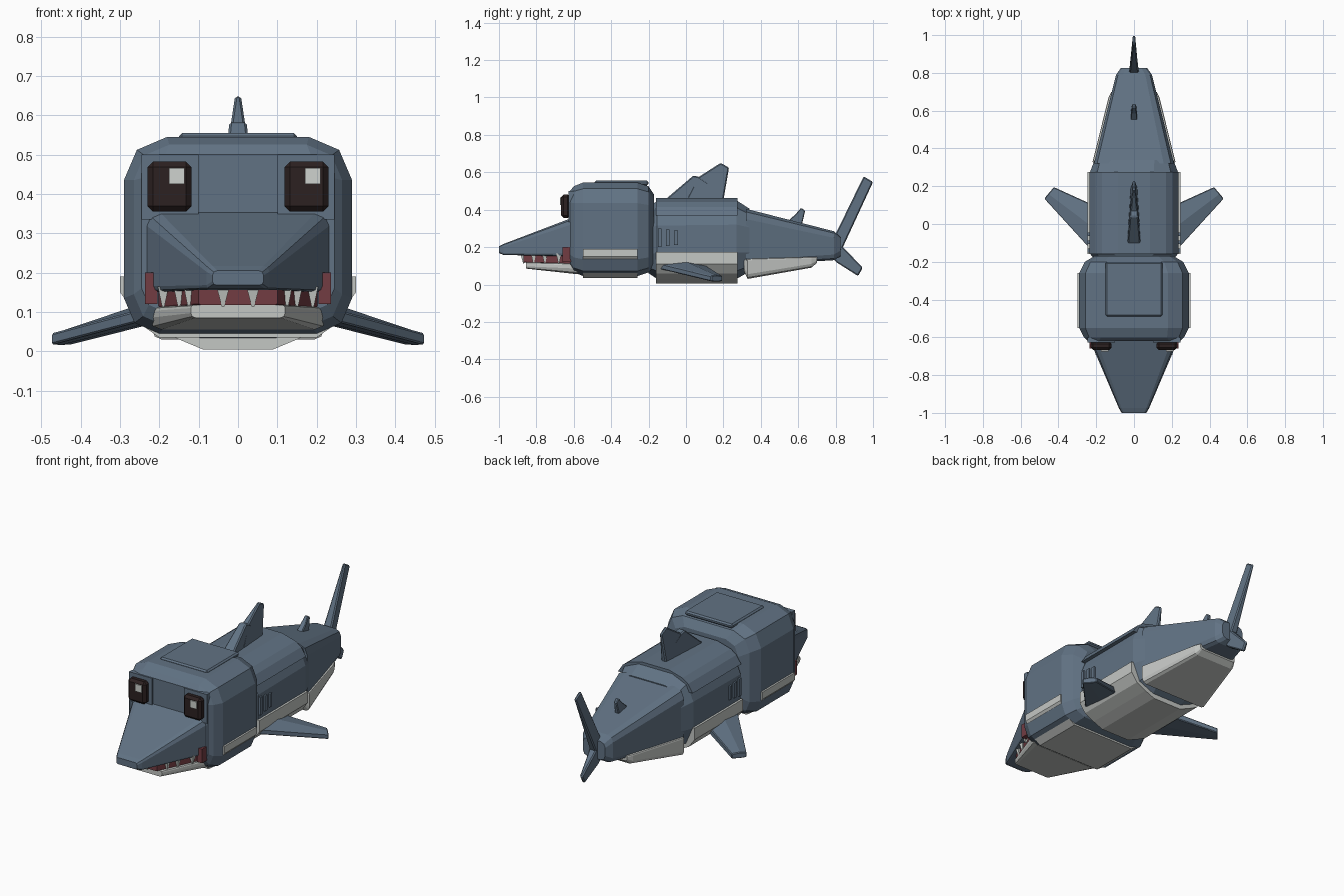
import bpy, bmesh
from mathutils import Vector

if "Cube" in bpy.data.objects:
    bpy.data.objects.remove(bpy.data.objects["Cube"], do_unlink=True)


def material(name, rgb):
    m = bpy.data.materials.new(name)
    m.use_nodes = True
    m.diffuse_color = (*rgb, 1)
    bsdf = m.node_tree.nodes["Principled BSDF"]
    bsdf.inputs["Base Color"].default_value = (*rgb, 1)
    bsdf.inputs["Roughness"].default_value = 0.8
    return m


SKIN = material("slate blue skin", (0.12, 0.17, 0.23))
PALE = material("pale belly", (0.55, 0.57, 0.55))
GUM = material("dark red gum", (0.17, 0.045, 0.055))
DARK = material("dark brown eye", (0.025, 0.015, 0.015))
WHITE = material("off white", (0.62, 0.65, 0.62))


def loft(name, rings, mat, bevel=0):
    """Skin a row of equal rings of points and cap both ends."""
    bm = bmesh.new()
    rows = [[bm.verts.new(p) for p in r] for r in rings]
    n = len(rows[0])
    for a, b in zip(rows, rows[1:]):
        for i in range(n):
            j = (i + 1) % n
            bm.faces.new((a[i], a[j], b[j], b[i]))
    bm.faces.new(rows[0])
    bm.faces.new(rows[-1][::-1])
    bmesh.ops.recalc_face_normals(bm, faces=bm.faces)
    me = bpy.data.meshes.new(name)
    bm.to_mesh(me)
    bm.free()
    ob = bpy.data.objects.new(name, me)
    bpy.context.collection.objects.link(ob)
    me.materials.append(mat)
    if bevel:
        mod = ob.modifiers.new("bevel", "BEVEL")
        mod.width = bevel
        mod.segments = 1
    return ob


def ring(y, w, z0, z1, ct, cb):
    """Cross-section at y with two-step chamfers at top and bottom."""
    half = [(w - cb, z0), (w - cb * .3, z0 + cb * .3), (w, z0 + cb),
            (w, z1 - ct), (w - ct * .3, z1 - ct * .3), (w - ct, z1)]
    return [Vector((x, y, z)) for x, z in half] + [Vector((-x, y, z)) for x, z in half[::-1]]


def hull(name, rows, mat, bevel=0):
    return loft(name, [ring(*r) for r in rows], mat, bevel)


def box(name, x, y, z, mat, bevel=0):
    rings = [[(x[0], v, z[0]), (x[1], v, z[0]), (x[1], v, z[1]), (x[0], v, z[1])] for v in y]
    return loft(name, rings, mat, bevel)


def fin(name, outline, bevel=0.006):
    """Upright fin: outline of (y, z, half thickness)."""
    return loft(name, [[(s * t, y, z) for y, z, t in outline] for s in (-1, 1)], SKIN, bevel)


def band(name, y, half, mat):
    """Open-sided cover: half profile of (x, z), mirrored and run along y."""
    full = half + [(-x, z) for x, z in half[::-1]]
    return loft(name, [[(x, v, z) for x, z in full] for v in y], mat)


# Head with top plate and pale underside
hull("head", [(-.62, .245, .1, .5, .06, .06), (-.60, .265, .065, .525, .09, .08),
              (-.55, .29, .045, .545, .11, .09), (-.26, .29, .045, .545, .11, .09),
              (-.20, .26, .065, .525, .1, .08), (-.17, .21, .1, .48, .08, .07)], SKIN)
box("head_plate", (-.15, .15), (-.49, -.2), (.53, .555), SKIN, .008)
band("head_belly", (-.55, -.26), [(.2, .035), (.25, .07), (.285, .13), (.3, .15), (.3, .19)], PALE)

# Snout, gums and lower jaw
hull("snout", [(-.60, .24, .15, .36, .035, .015), (-.975, .08, .158, .217, .015, .01),
               (-1.0, .065, .168, .205, .012, .01)], SKIN)
hull("gum", [(-.87, .1, .118, .164, .005, .005), (-.6, .21, .11, .164, .005, .005)], GUM)
hull("lower_jaw", [(-.855, .12, .085, .118, .008, .012), (-.58, .225, .055, .112, .01, .03)], PALE)

# Trunk with upper cover and pale belly
hull("trunk", [(-.2, .2, .06, .42, .12, .1), (-.155, .235, .03, .445, .13, .14),
               (.27, .235, .03, .45, .13, .14), (.34, .208, .07, .405, .1, .1)], SKIN)
band("trunk_cover", (-.16, .275), [(.235, .37), (.205, .415), (.17, .44), (.085, .463)], SKIN)
band("trunk_belly", (-.16, .275), [(.09, .005), (.15, .03), (.21, .06), (.247, .11), (.247, .175)], PALE)

# Tail with pale underside
hull("tail", [(.32, .212, .1, .405, .055, .03), (.79, .095, .13, .285, .035, .03),
              (.825, .07, .15, .255, .03, .03)], SKIN)
hull("tail_belly", [(.31, .2, .07, .135, .008, .02), (.33, .219, .03, .137, .008, .025),
                    (.67, .135, .09, .147, .008, .02), (.7, .12, .115, .147, .008, .012)], PALE)

# Upright fins
fin("dorsal_fin_base", [(-.11, .455, .035), (.04, .583, .022), (.07, .575, .022), (.2, .49, .012), (.2, .45, .018)])
fin("dorsal_fin_tip", [(.0, .45, .03), (.06, .57, .02), (.185, .65, .008), (.23, .625, .006), (.2, .45, .016)])
fin("small_rear_fin", [(.54, .335, .018), (.585, .375, .016), (.615, .41, .01), (.637, .395, .008), (.62, .32, .014)], .004)
fin("tail_fin_upper", [(.72, .25, .02), (.8, .27, .025), (.95, .578, .008), (1.0, .548, .006), (.83, .18, .022)])
fin("tail_fin_lower", [(.76, .16, .022), (.81, .115, .022), (.92, .045, .01), (.945, .09, .008), (.835, .205, .022)])

# Eyes with glints both shifted the same way
for side, s in (("left", 1), ("right", -1)):
    box("brow_plate_" + side, sorted((s * .1, s * .245)), (-.628, -.6), (.335, .5), SKIN)
    box("eye_" + side, sorted((s * .118, s * .23)), (-.668, -.62), (.355, .482), DARK, .014)
    gx = s * .173 + .017
    box("glint_" + side, (gx - .02, gx + .02), (-.674, -.66), (.425, .466), WHITE)
    box("mouth_corner_" + side, sorted((s * .205, s * .236)), (-.66, -.6), (.12, .2), GUM)

    # Upper teeth, square spikes pointing down
    for i, (x, y, r) in enumerate([(.038, -.868, .017), (.125, -.815, .013), (.15, -.755, .014), (.19, -.68, .014)]):
        rings = [[(s * x - q, y - q, z), (s * x + q, y - q, z), (s * x + q, y + q, z), (s * x - q, y + q, z)]
                 for q, z in ((r, .165), (.003, .113))]
        loft(f"tooth_{side}_{i + 1}", rings, WHITE)

    # Gill ridges
    for i in range(3):
        y = -.15 + i * .043
        box(f"gill_{side}_{i + 1}", sorted((s * .22, s * .245)), (y, y + .02), (.2 + i * .006, .3 - i * .006), SKIN)

    # Swept side fin, root to tip
    root = [(-.15, .085), (-.15, .115), (-.02, .13), (.1, .105), (.1, .07), (-.02, .075)]
    tip = [(.135, .017), (.135, .045), (.16, .05), (.195, .045), (.195, .017), (.16, .015)]
    loft("side_fin_" + side, [[(s * .215, y, z) for y, z in root],
                              [(s * (.475 - (y - .135) * .85), y, z) for y, z in tip]], SKIN, .004)
